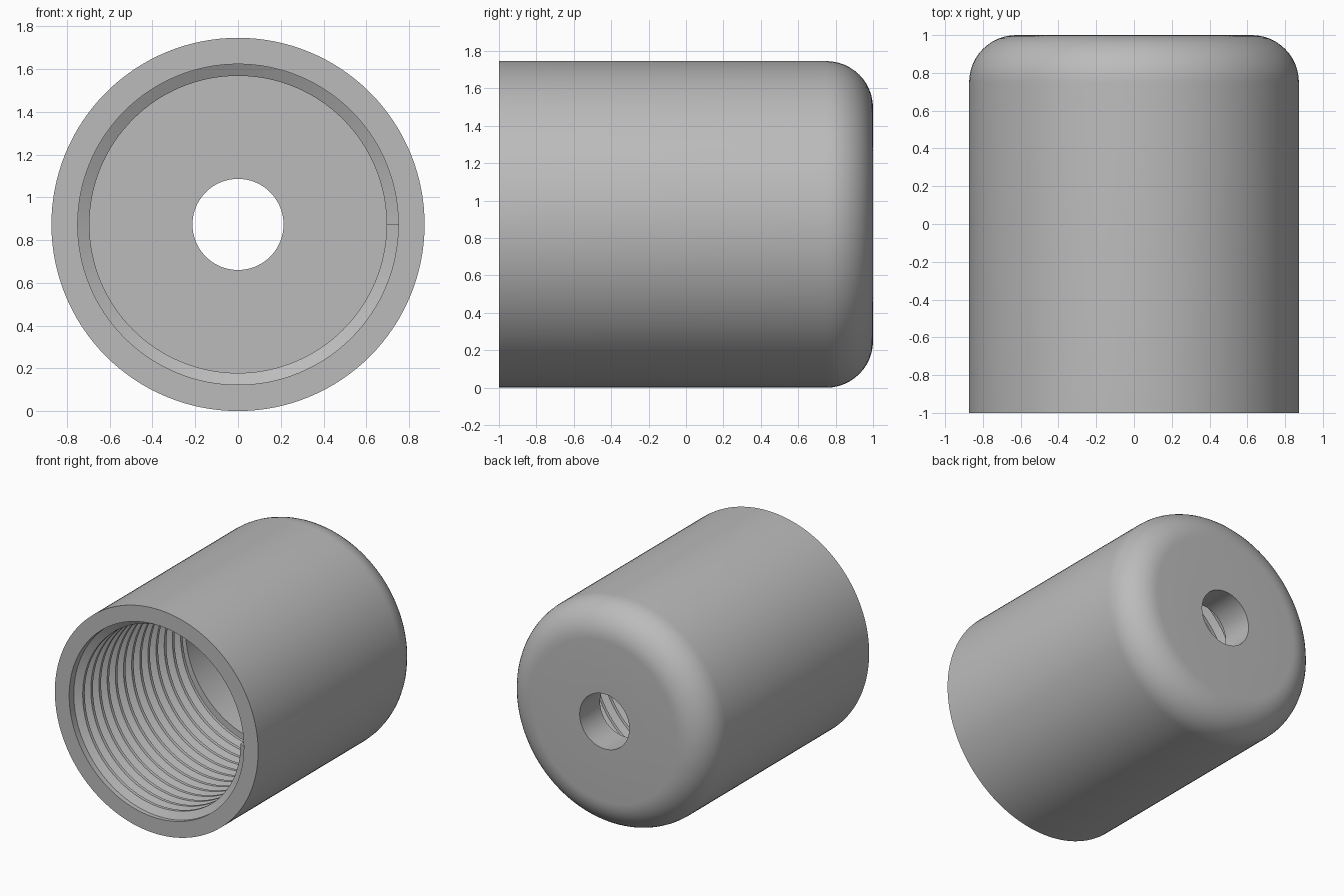
import bpy, bmesh, math
from mathutils import Vector

cube = bpy.data.objects.get("Cube")
if cube:
    bpy.data.objects.remove(cube, do_unlink=True)

OUTER, ROOT, CREST, HOLE = 0.873, 0.75, 0.695, 0.213
FILLET, FLOOR = 0.25, 0.75
PITCH, TURNS, SEGMENTS = 0.1, 13, 128
THREAD_START = -0.95
THREAD_END = THREAD_START + PITCH * TURNS

grey = bpy.data.materials.new("plain grey")
grey.use_nodes = True
colour = (0.5, 0.5, 0.5, 1)
grey.diffuse_color = colour
grey.node_tree.nodes["Principled BSDF"].inputs["Base Color"].default_value = colour


def finish(bm, name):
    """Turn a bmesh into a smooth object centred on the cap's axis."""
    bmesh.ops.recalc_face_normals(bm, faces=bm.faces)
    mesh = bpy.data.meshes.new(name)
    bm.to_mesh(mesh)
    bm.free()
    mesh.materials.append(grey)
    obj = bpy.data.objects.new(name, mesh)
    obj.location.z = OUTER
    bpy.context.collection.objects.link(obj)
    bpy.ops.object.select_all(action='DESELECT')
    obj.select_set(True)
    bpy.context.view_layer.objects.active = obj
    bpy.ops.object.shade_smooth_by_angle(angle=math.radians(30))
    return obj


# Cap body: closed (radius, y) section turned about the y axis
section = [(ROOT, -1), (OUTER, -1)]
for i in range(13):
    a = math.pi / 2 * i / 12
    section.append((OUTER - FILLET + FILLET * math.cos(a),
                    1 - FILLET + FILLET * math.sin(a)))
section += [(HOLE, 1), (HOLE, FLOOR), (CREST, FLOOR),
            (CREST, THREAD_END), (ROOT, THREAD_END)]
bm = bmesh.new()
ring = [bm.verts.new((r, y, 0)) for r, y in section]
edges = [bm.edges.new((v, ring[i - 1])) for i, v in enumerate(ring)]
bmesh.ops.spin(bm, geom=ring + edges, cent=(0, 0, 0), axis=(0, 1, 0),
               angle=math.tau, steps=SEGMENTS, use_merge=True)
bmesh.ops.remove_doubles(bm, verts=bm.verts, dist=0.0001)
finish(bm, "cap_body")

# Internal thread: trapezoid ridge swept along a helix, blunt at both ends
ridge = [(ROOT + 0.003, -0.0445), (CREST, -0.0125),
         (CREST, 0.0125), (ROOT + 0.003, 0.0445)]
bm = bmesh.new()
rows = []
for i in range(TURNS * SEGMENTS + 1):
    a = -math.tau * i / SEGMENTS
    y = THREAD_START + PITCH * i / SEGMENTS
    rows.append([bm.verts.new(Vector((r * math.cos(a), y + dy, r * math.sin(a))))
                 for r, dy in ridge])
for row, nxt in zip(rows, rows[1:]):
    for j in range(4):
        k = (j + 1) % 4
        bm.faces.new((row[j], row[k], nxt[k], nxt[j]))
bm.faces.new(rows[0])
bm.faces.new(rows[-1])
finish(bm, "internal_thread")
